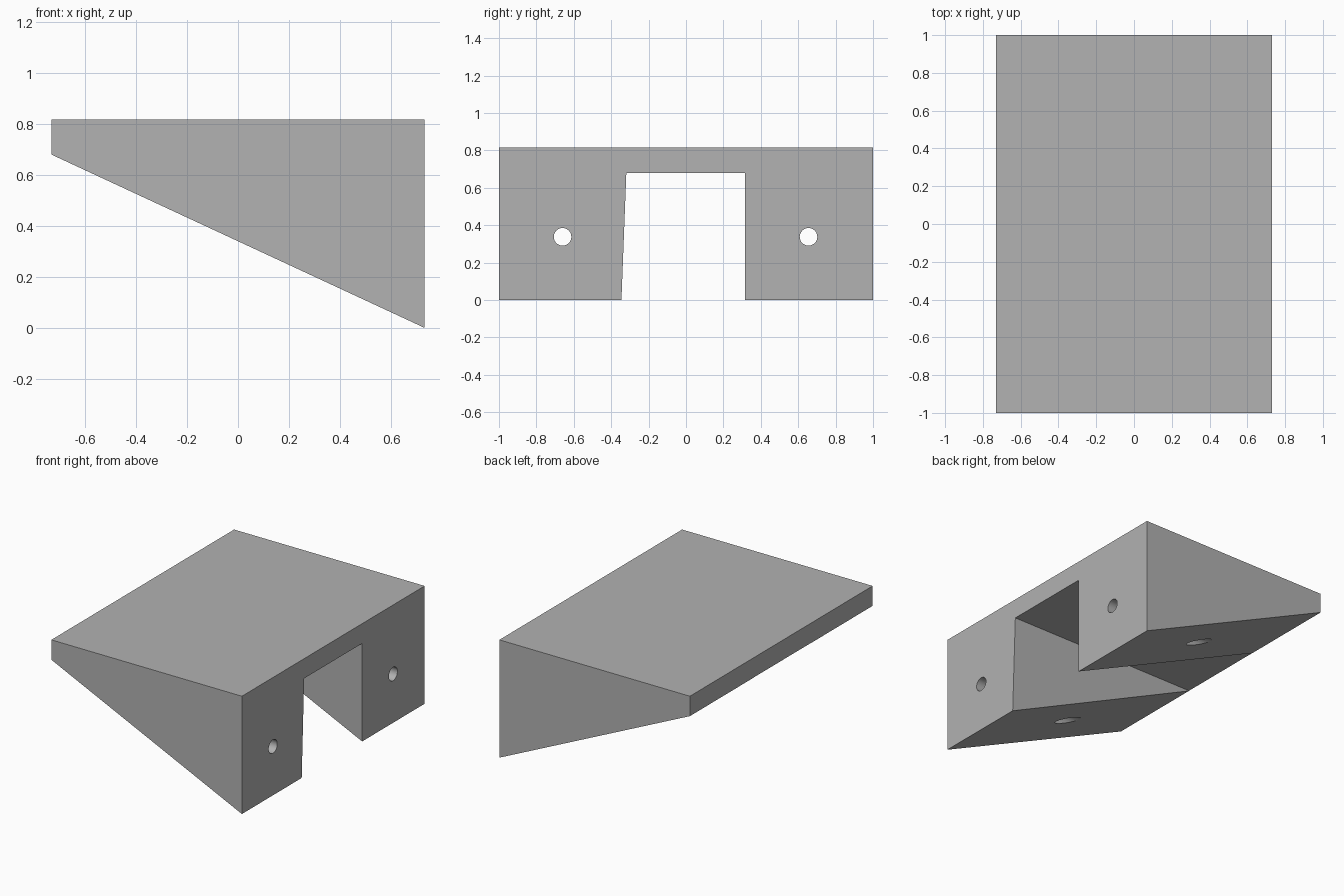
import bpy, bmesh, math
from mathutils import Matrix, Vector

cube = bpy.data.objects.get("Cube")
if cube:
    bpy.data.objects.remove(cube)

HALF_X, HALF_Y, HEIGHT, LIP = 0.73, 1.0, 0.816, 0.678

grey = bpy.data.materials.new("matte grey")
grey.use_nodes = True
colour = (0.445, 0.445, 0.445, 1)
grey.diffuse_color = colour
grey.node_tree.nodes["Principled BSDF"].inputs["Base Color"].default_value = colour


def prism(name, points, direction):
    """Extrude a closed outline of 3D points along a direction."""
    bm = bmesh.new()
    face = bm.faces.new([bm.verts.new(p) for p in points])
    result = bmesh.ops.extrude_face_region(bm, geom=[face], use_keep_orig=True)
    moved = [v for v in result["geom"] if isinstance(v, bmesh.types.BMVert)]
    bmesh.ops.translate(bm, verts=moved, vec=Vector(direction))
    bmesh.ops.recalc_face_normals(bm, faces=bm.faces)
    return make_object(name, bm)


def make_object(name, bm):
    mesh = bpy.data.meshes.new(name)
    bm.to_mesh(mesh)
    bm.free()
    mesh.materials.append(grey)
    obj = bpy.data.objects.new(name, mesh)
    bpy.context.collection.objects.link(obj)
    return obj


def cut(target, cutter):
    """Subtract the cutter, apply the result and discard the cutter."""
    cutter.hide_render = True
    mod = target.modifiers.new("cut", "BOOLEAN")
    mod.operation, mod.solver, mod.object = "DIFFERENCE", "EXACT", cutter
    bpy.context.view_layer.objects.active = target
    bpy.ops.object.modifier_apply(modifier=mod.name)
    bpy.data.objects.remove(cutter)


# Wedge body: side outline extruded from front to back
outline = [(-HALF_X, HEIGHT), (-HALF_X, LIP), (HALF_X, 0), (HALF_X, HEIGHT)]
body = prism("wedge_bracket", [(x, -HALF_Y, z) for x, z in outline], (0, 2 * HALF_Y, 0))

# Central channel with one slightly tilted wall, running below the top slab
channel = [(-0.349, -0.1), (-0.319, LIP + 0.001), (0.316, LIP + 0.001), (0.316, -0.1)]
cut(body, prism("channel_cutter", [(-1, y, z) for y, z in channel], (2, 0, 0)))

# Round bolt hole through each leg
for y in (-0.66, 0.655):
    bm = bmesh.new()
    bmesh.ops.create_cone(
        bm, cap_ends=True, segments=32, radius1=0.047, radius2=0.047, depth=2,
        matrix=Matrix.Translation((0, y, 0.338)) @ Matrix.Rotation(math.pi / 2, 4, "Y"))
    cut(body, make_object("hole_cutter", bm))

# Smooth hole walls, crisp edges elsewhere
bpy.ops.object.select_all(action="DESELECT")
body.select_set(True)
bpy.context.view_layer.objects.active = body
bpy.ops.object.shade_smooth_by_angle(angle=math.radians(20))
